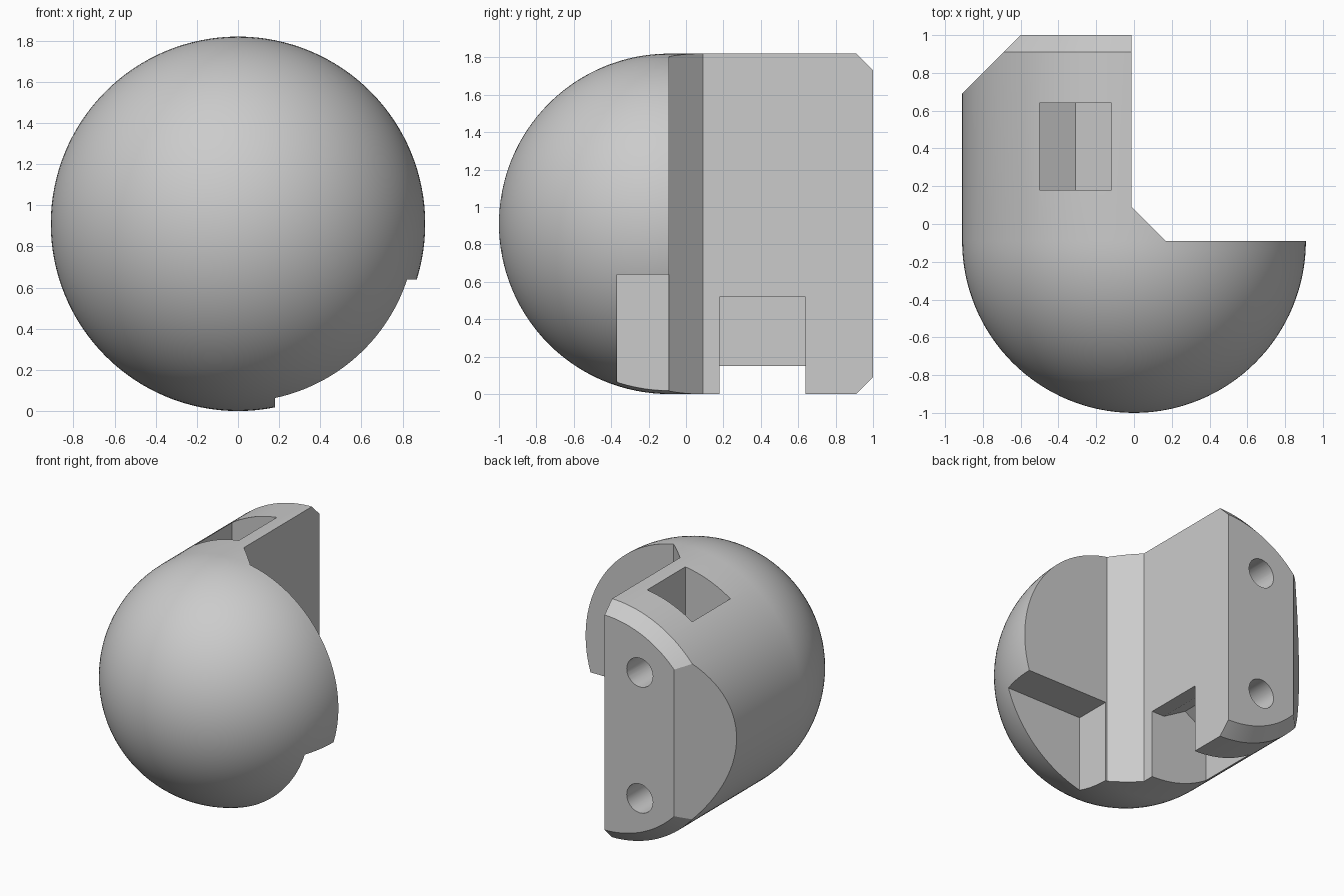
import bpy, bmesh, math
from mathutils import Vector, Matrix

if "Cube" in bpy.data.objects:
    bpy.data.objects.remove(bpy.data.objects["Cube"])

R, Y0 = 0.91, -0.09          # body radius, start of the straight section

grey = bpy.data.materials.new("light grey")
grey.use_nodes = True
grey.diffuse_color = (0.6, 0.6, 0.6, 1)
grey.node_tree.nodes["Principled BSDF"].inputs["Base Color"].default_value = (0.6, 0.6, 0.6, 1)


def add_object(name, bm):
    bmesh.ops.recalc_face_normals(bm, faces=bm.faces)
    mesh = bpy.data.meshes.new(name)
    bm.to_mesh(mesh)
    bm.free()
    mesh.materials.append(grey)
    obj = bpy.data.objects.new(name, mesh)
    bpy.context.collection.objects.link(obj)
    return obj


def prism(name, outline, axis, low, high):
    """Extrude a 2D outline along y (xz outline) or z (xy outline)."""
    bm = bmesh.new()
    along_y = axis == "y"
    pts = [(a, low, b) if along_y else (a, b, low) for a, b in outline]
    face = bm.faces.new([bm.verts.new(p) for p in pts])
    new = bmesh.ops.extrude_face_region(bm, geom=[face])["geom"]
    move = Vector((0, high - low, 0)) if along_y else Vector((0, 0, high - low))
    bmesh.ops.translate(bm, vec=move, verts=[v for v in new if isinstance(v, bmesh.types.BMVert)])
    return add_object(name, bm)


def bore(name, x, z, radius, low, high):
    bm = bmesh.new()
    place = Matrix.Translation((x, (low + high) / 2, z)) @ Matrix.Rotation(math.pi / 2, 4, "X")
    bmesh.ops.create_cone(bm, cap_ends=True, segments=48, radius1=radius, radius2=radius,
                          depth=high - low, matrix=place)
    return add_object(name, bm)


# Body: domed front, straight barrel and bevelled back rim, spun about y
profile = [(R * math.sin(a), Y0 - R * math.cos(a))
           for a in (math.pi / 2 * i / 32 for i in range(33))]
profile += [(R, 0.91), (R - 0.09, 1.0), (0, 1.0)]
bm = bmesh.new()
verts = [bm.verts.new((r, y, R)) for r, y in profile]
edges = [bm.edges.new(pair) for pair in zip(verts, verts[1:])]
bmesh.ops.spin(bm, geom=verts + edges, cent=(0, 0, R), axis=(0, 1, 0),
               angle=math.tau, steps=128, use_duplicate=False)
bmesh.ops.remove_doubles(bm, verts=bm.verts, dist=0.0005)
body = add_object("domed_body", bm)

cutters = [
    # Open quarter behind the dome, with a sloped inner corner
    prism("open_quarter", [(-0.013, 1.3), (-0.013, 0.09), (0.167, Y0), (1.3, Y0), (1.3, 1.3)],
          "z", -0.3, 2.2),
    # Sloped rear corner
    prism("rear_corner", [(-0.5, 1.1), (-1.1, 0.5), (-1.1, 1.1)], "z", -0.3, 2.2),
    # Lower notch in the back of the dome
    prism("dome_notch", [(0.18, -0.3), (1.3, -0.3), (1.3, 0.64), (0.18, 0.64)], "y", -0.37, 0.0),
    # Nut pockets with pointed ends; the lower one also opens sideways
    prism("upper_pocket", [(-0.5, 2.1), (-0.5, 1.26), (-0.31, 1.15), (-0.12, 1.26), (-0.12, 2.1)],
          "y", 0.18, 0.64),
    prism("lower_pocket", [(-0.5, -0.3), (-0.5, 0.52), (-0.31, 0.63), (-0.12, 0.52),
                           (0.3, 0.52), (0.3, -0.3)], "y", 0.18, 0.64),
]
# Screw holes from the back face into the pockets
cutters += [bore("screw_hole", -0.31, z, 0.11, 0.5, 1.2) for z in (0.41, 1.37)]

bpy.context.view_layer.objects.active = body
for cutter in cutters:
    cutter.hide_render = True
    mod = body.modifiers.new("cut", "BOOLEAN")
    mod.operation, mod.solver, mod.object = "DIFFERENCE", "EXACT", cutter
    bpy.ops.object.modifier_apply(modifier=mod.name)
    bpy.data.objects.remove(cutter)

# Smooth curved surfaces, crisp cut edges
bpy.ops.object.select_all(action="DESELECT")
body.select_set(True)
bpy.ops.object.shade_smooth_by_angle(angle=math.radians(20))
